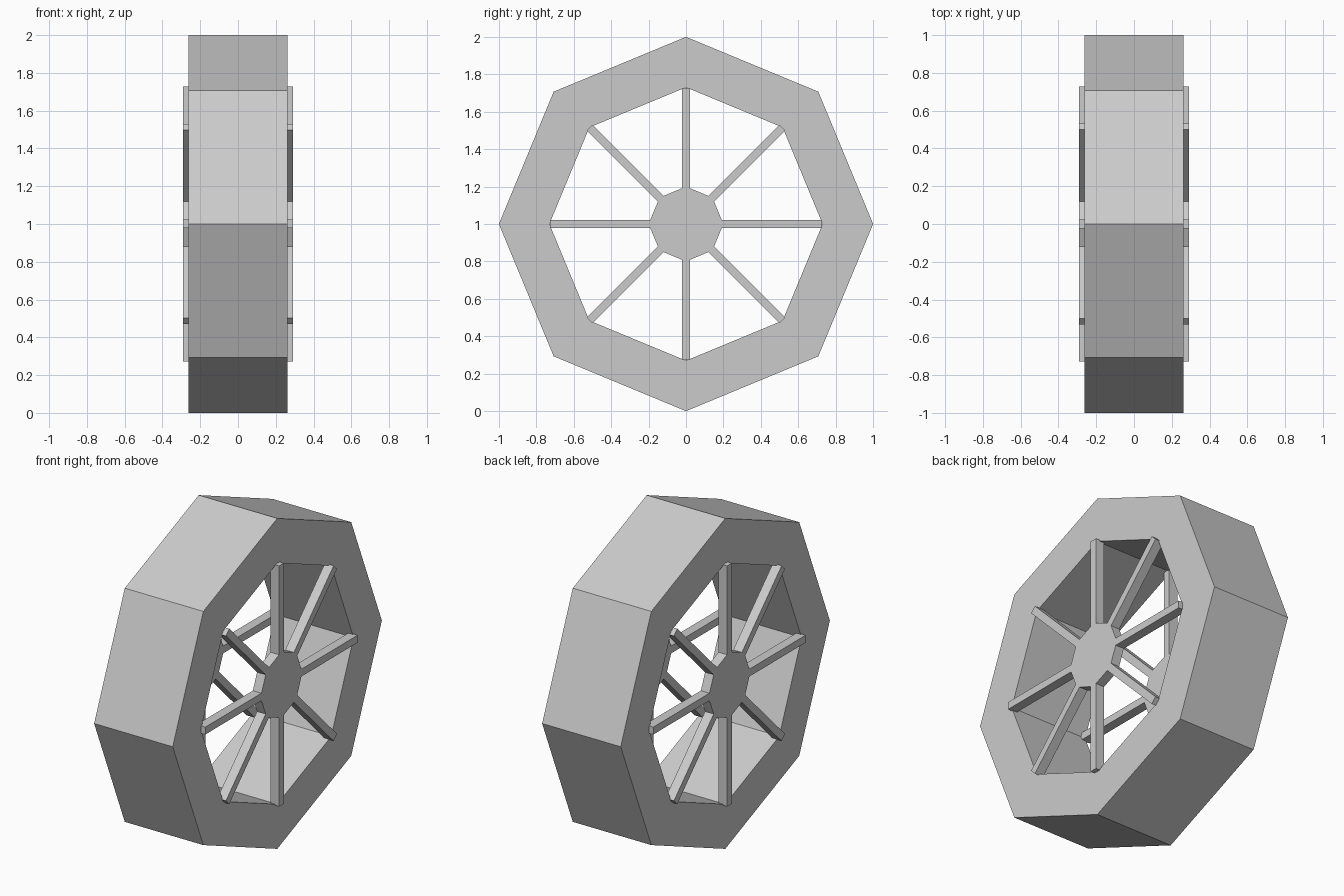
import bpy, bmesh
from math import sin, cos, tau
from mathutils import Matrix, Vector

if "Cube" in bpy.data.objects:
    bpy.data.objects.remove(bpy.data.objects["Cube"])

SIDES = 8
CENTRE = Vector((0, 0, 1))
RIM_OUT, RIM_IN, RIM_HALF = 1.0, 0.73, 0.263
HUB_R, SPOKE_W, DEPTH, FACE_X = 0.2, 0.045, 0.058, 0.291


def finish(bm, name):
    bmesh.ops.recalc_face_normals(bm, faces=bm.faces)
    mesh = bpy.data.meshes.new(name)
    bm.to_mesh(mesh)
    bm.free()
    obj = bpy.data.objects.new(name, mesh)
    obj.location = CENTRE
    bpy.context.collection.objects.link(obj)
    return obj


def ring(bm, radius, x):
    return [bm.verts.new((x, radius * cos(tau * i / SIDES), radius * sin(tau * i / SIDES)))
            for i in range(SIDES)]


# Octagonal rim: a rectangular section swept round the axle
bm = bmesh.new()
loops = [ring(bm, r, x) for r, x in ((RIM_OUT, -RIM_HALF), (RIM_OUT, RIM_HALF),
                                     (RIM_IN, RIM_HALF), (RIM_IN, -RIM_HALF))]
for k in range(4):
    a, b = loops[k], loops[(k + 1) % 4]
    for i in range(SIDES):
        j = (i + 1) % SIDES
        bm.faces.new((a[i], a[j], b[j], b[i]))
finish(bm, "rim")

for side, label in ((-1, "left"), (1, "right")):
    mid_x = side * (FACE_X - DEPTH / 2)

    # Thin hub plate on this side of the wheel
    bm = bmesh.new()
    inner = ring(bm, HUB_R, mid_x - DEPTH / 2)
    outer = ring(bm, HUB_R, mid_x + DEPTH / 2)
    bm.faces.new(inner)
    bm.faces.new(outer)
    for i in range(SIDES):
        j = (i + 1) % SIDES
        bm.faces.new((inner[i], inner[j], outer[j], outer[i]))
    finish(bm, label + "_hub")

    # Eight square spokes running from hub corners to rim corners
    bm = bmesh.new()
    start, end = HUB_R - 0.02, 0.728
    for i in range(SIDES):
        bmesh.ops.create_cube(bm, size=1, matrix=(
            Matrix.Rotation(tau * i / SIDES, 4, 'X')
            @ Matrix.Translation((mid_x, (start + end) / 2, 0))
            @ Matrix.Diagonal((DEPTH, end - start, SPOKE_W, 1))))
    finish(bm, label + "_spokes")
